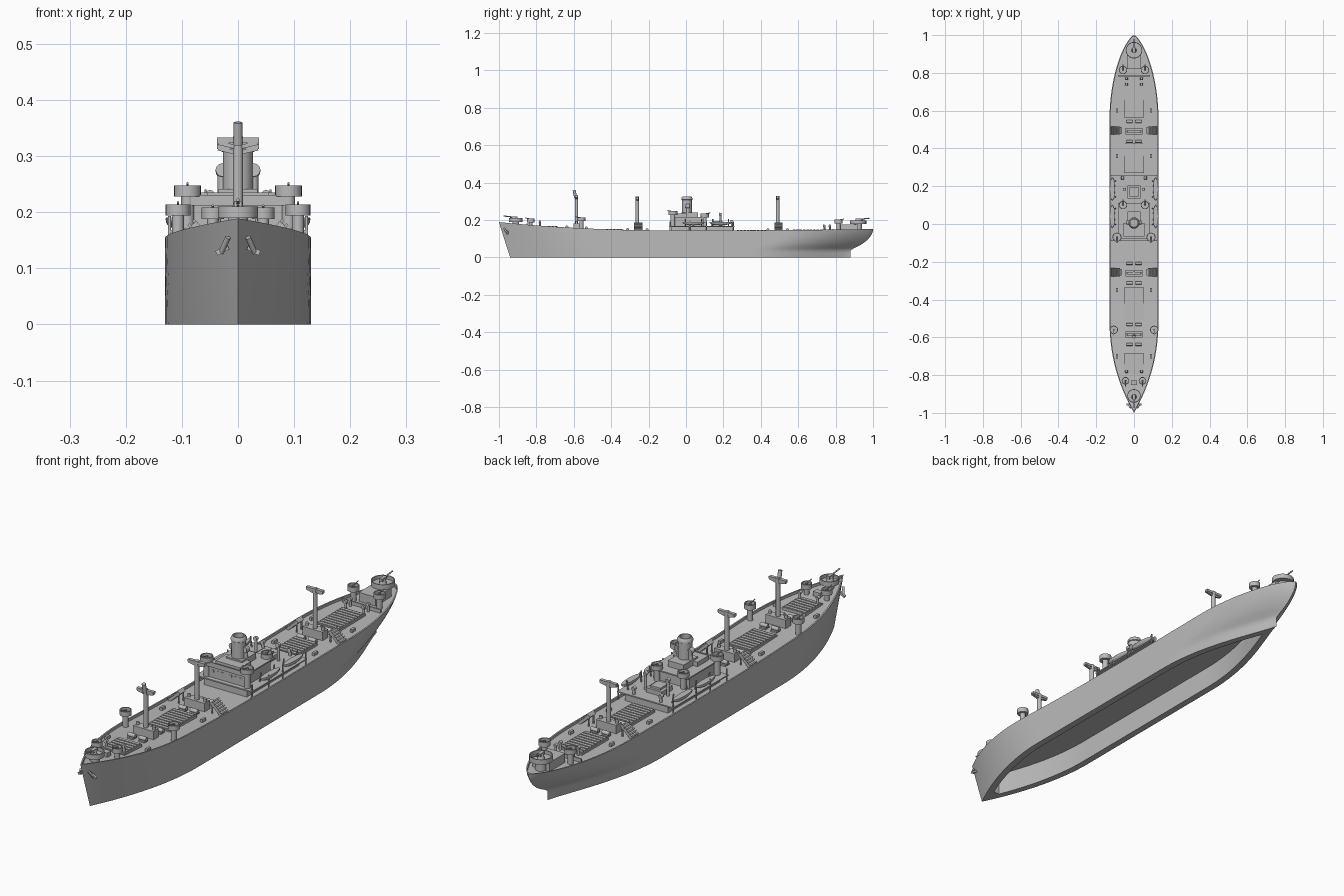
import bpy, bmesh, math
from mathutils import Matrix, Vector

cube = bpy.data.objects.get("Cube")
if cube:
    bpy.data.objects.remove(cube, do_unlink=True)

grey = bpy.data.materials.new("ship grey")
grey.use_nodes = True
grey.diffuse_color = (0.5, 0.5, 0.5, 1)
grey.node_tree.nodes["Principled BSDF"].inputs["Base Color"].default_value = grey.diffuse_color


def finish(name, bm, smooth=False):
    bmesh.ops.recalc_face_normals(bm, faces=bm.faces)
    mesh = bpy.data.meshes.new(name)
    bm.to_mesh(mesh)
    bm.free()
    mesh.materials.append(grey)
    obj = bpy.data.objects.new(name, mesh)
    bpy.context.collection.objects.link(obj)
    if smooth:
        bpy.ops.object.select_all(action='DESELECT')
        obj.select_set(True)
        bpy.context.view_layer.objects.active = obj
        bpy.ops.object.shade_smooth_by_angle(angle=math.radians(35))
    return obj


def box(name, x, y, z, sx, sy, sz, tilt=0, lean=0):
    """Box standing on z, tilted about y and leaning about x."""
    bm = bmesh.new()
    turn = Matrix.Rotation(tilt, 4, 'Y') @ Matrix.Rotation(lean, 4, 'X')
    place = Matrix.Translation((x, y, z + sz / 2)) @ turn @ Matrix.Diagonal((sx, sy, sz, 1))
    bmesh.ops.create_cube(bm, size=1, matrix=place)
    return finish(name, bm)


def lathe(name, x, y, z, profile, sides=20):
    """Turn (radius, height) points around an upright axis."""
    bm = bmesh.new()
    verts = [bm.verts.new((r, 0, h)) for r, h in profile]
    edges = [bm.edges.new(pair) for pair in zip(verts, verts[1:])]
    bmesh.ops.spin(bm, geom=verts + edges, axis=(0, 0, 1), cent=(0, 0, 0),
                   angle=math.tau, steps=sides, use_duplicate=False)
    bmesh.ops.remove_doubles(bm, verts=bm.verts, dist=1e-5)
    bmesh.ops.translate(bm, verts=bm.verts, vec=(x, y, z))
    return finish(name, bm, True)


def post(name, x, y, z, r, h):
    return lathe(name, x, y, z, [(0, 0), (r, 0), (r, h), (0, h)], 14)


def rod(name, start, end, r):
    a, b = Vector(start), Vector(end)
    bm = bmesh.new()
    place = Matrix.Translation((a + b) / 2) @ (b - a).to_track_quat('Z', 'Y').to_matrix().to_4x4()
    bmesh.ops.create_cone(bm, cap_ends=True, segments=12, radius1=r, radius2=r,
                          depth=(b - a).length, matrix=place)
    return finish(name, bm, True)


# Hull: waterline rings from the hollow underside up to the deck
def sheer(y):
    return 0.144 + (0.045 * abs(y) ** 2.2 if y < 0 else 0.008 * y * y)


def deck(y):
    return sheer(y) - 0.01


def half_width(y, v):
    bow, stern = -0.94 - 0.06 * v, stern_end(v)
    a = min(1, max(0, y - bow) / 0.5)
    b = min(1, max(0, stern - y) / (0.55 - 0.1 * v))
    fore = 1 - (1 - a) ** (1.9 + 0.3 * v)
    aft = (1 - (1 - b) ** 2) ** (1.25 - 0.55 * v)
    return 0.13 * min(fore, aft)


def stern_end(v):
    return 0.88 if v < 0.3 else 0.88 + 0.12 * math.sin((v - 0.3) / 0.7 * math.pi / 2) ** 0.7


STATIONS = [-math.cos(math.pi * i / 64) for i in range(65)]


def ring(v, inset=0, cut=0, height=None):
    lo, hi = -0.94 - 0.06 * v + cut, stern_end(v) - cut
    points = []
    for u in STATIONS:
        y = lo + (hi - lo) * (u + 1) / 2
        z = v * sheer(y) if height is None else height(y)
        points.append((max(0, half_width(y, v) - inset), y, z))
    return points


rings = [ring(0, 0.028, 0.09, lambda y: 0.09), ring(0, 0.028, 0.09)]
rings += [ring(k / 12) for k in range(13)]
rings += [ring(1, 0.006, 0.01), ring(1, 0.006, 0.01, deck)]
bm = bmesh.new()
loops = [[[bm.verts.new((s * w, y, z)) for w, y, z in r] for s in (-1, 1)] for r in rings]
for low, high in zip(loops, loops[1:]):
    for side in (0, 1):
        for i in range(len(STATIONS) - 1):
            bm.faces.new((low[side][i], low[side][i + 1], high[side][i + 1], high[side][i]))
    for end in (0, -1):
        bm.faces.new((low[0][end], low[1][end], high[1][end], high[0][end]))
for left, right in (loops[0], loops[-1]):
    for i in range(len(STATIONS) - 1):
        bm.faces.new((left[i], left[i + 1], right[i + 1], right[i]))
bmesh.ops.remove_doubles(bm, verts=bm.verts, dist=1e-5)
bmesh.ops.dissolve_degenerate(bm, edges=bm.edges, dist=1e-5)
finish("hull", bm, True)


# Repeated deck fittings
def gun_tub(name, x, y, z, r, base):
    post(name + "_pedestal", x, y, base, r * 0.5, z - base)
    lathe(name, x, y, z, [(0, 0), (r, 0), (r, 0.02), (r - 0.004, 0.02), (r - 0.004, 0.006), (0, 0.006)])
    post(name + "_mount", x, y, z, 0.005, 0.018)
    rod(name + "_barrel", (x, y, z + 0.018), (x, y + math.copysign(0.03, y), z + 0.024), 0.002)


def cowl_vent(x, y, z, h, r):
    post("vent_pipe", x, y, z, r * 0.7, h - r)
    rod("vent_cowl", (x, y + r * 0.7, z + h - r), (x, y - r, z + h - r * 0.8), r)


def hatch(y, length):
    z = deck(y)
    box("hatch_coaming", 0, y, z - 0.004, 0.104, length, 0.012)
    count = round(length / 0.018)
    for i in range(count):
        box("hatch_plank", 0, y + (i - (count - 1) / 2) * 0.018, z + 0.008, 0.096, 0.013, 0.003)


def winch(x, y):
    z = deck(y)
    box("winch_bed", x, y, z, 0.026, 0.026, 0.006)
    rod("winch_drum", (x - 0.016, y, z + 0.012), (x + 0.016, y, z + 0.012), 0.008)


def mast(y, top):
    z = deck(y)
    box("mast_house", 0, y, z, 0.09, 0.034, 0.034)
    post("mast", 0, y, z, 0.009, top - z)
    box("mast_crosstree", 0, y, top - 0.012, 0.074, 0.014, 0.01)
    for s in (-1, 1):
        box("crosstree_bracket", s * 0.018, y, top - 0.019, 0.036, 0.01, 0.007, -s * 0.22)
        post("kingpost_vent", s * 0.036, y, z, 0.006, 0.046)
        for side in (-1, 1):
            winch(s * 0.025, y + side * 0.052)


for y, length in ((-0.74, 0.11), (-0.42, 0.17), (0.35, 0.16), (0.65, 0.17)):
    hatch(y, length)
for y, top in ((-0.585, 0.335), (-0.26, 0.325), (0.49, 0.33)):
    mast(y, top)
rod("topmast", (0, -0.59, 0.32), (0, -0.598, 0.36), 0.008)

# Life rafts on sloping racks
for y in (-0.255, 0.495):
    z = deck(y)
    for s in (-1, 1):
        box("raft_rack", s * 0.094, y, z + 0.016, 0.064, 0.036, 0.012, s * 0.75)
        for k in range(6):
            t = (k - 2.5) * 0.011
            box("raft_slat", s * (0.098 + t * 0.73), y, z + 0.026 - t * 0.68, 0.005, 0.044, 0.006, s * 0.75)
        for end in (-1, 1):
            rod("raft_leg", (s * 0.075, y + end * 0.015, z), (s * 0.075, y + end * 0.015, z + 0.042), 0.003)

# Midship house in stacked decks
box("lower_house", 0, 0.085, 0.13, 0.19, 0.33, 0.034)
box("boat_deck", 0, 0.085, 0.163, 0.25, 0.35, 0.005)
box("bridge_house", 0, 0.01, 0.168, 0.16, 0.165, 0.044)
box("bridge_deck", 0, 0.015, 0.212, 0.17, 0.19, 0.005)
box("wheelhouse", 0, -0.03, 0.217, 0.11, 0.07, 0.018)
box("bridge_front_rail", 0, -0.078, 0.217, 0.17, 0.004, 0.014)
box("engine_casing", 0, 0.17, 0.168, 0.07, 0.07, 0.018)
box("skylight", 0, 0.17, 0.186, 0.045, 0.05, 0.008)
box("funnel_casing", 0, 0.02, 0.217, 0.07, 0.09, 0.024)
lathe("funnel", 0, 0.005, 0.217, [(0, 0), (0.027, 0), (0.027, 0.09), (0.03, 0.092), (0.03, 0.099),
                                  (0.024, 0.108), (0.02, 0.108), (0.02, 0.09), (0, 0.09)])
for s in (-1, 1):
    gun_tub("bridge_tub", s * 0.09, -0.07, 0.228, 0.024, 0.165)
    gun_tub("aft_bridge_tub", s * 0.058, 0.1, 0.215, 0.022, 0.165)
    cowl_vent(s * 0.028, 0.01, 0.217, 0.068, 0.012)
    cowl_vent(s * 0.05, 0.185, 0.168, 0.07, 0.008)
    cowl_vent(s * 0.06, 0.245, 0.168, 0.03, 0.008)
    for k in range(3):
        box("bridge_window", s * (0.018 + k * 0.022), -0.073, 0.19, 0.01, 0.003, 0.01)
    for y in (-0.085, 0.02, 0.11, 0.255):
        post("boat_deck_stanchion", s * 0.122, y, 0.133, 0.003, 0.06)

    # Lifeboats with davits
    for y in (0.04, 0.185):
        bm = bmesh.new()
        bmesh.ops.create_uvsphere(bm, u_segments=20, v_segments=12, radius=1)
        for v in bm.verts:
            v.co.z = min(v.co.z, 0.15)
        shape = Matrix.Translation((s * 0.115, y, 0.188)) @ Matrix.Diagonal((0.014, 0.06, 0.016, 1))
        bmesh.ops.transform(bm, matrix=shape, verts=bm.verts)
        finish("lifeboat", bm, True)
        for end in (-1, 1):
            rod("davit", (s * 0.098, y + end * 0.042, 0.166), (s * 0.104, y + end * 0.042, 0.205), 0.003)

    # Foredeck and stern side tubs, bow fittings and anchors
    gun_tub("foredeck_tub", s * 0.107, -0.56, 0.194, 0.022, deck(-0.56))
    gun_tub("bow_tub", s * 0.045, -0.83, 0.188, 0.02, deck(-0.83))
    gun_tub("stern_tub", s * 0.058, 0.815, 0.182, 0.022, deck(0.815))
    for y in (-0.78, 0.74, 0.77):
        cowl_vent(s * 0.04, y, deck(y), 0.036, 0.007)
    for y in (-0.7, -0.35, 0.36, 0.6):
        box("bollard", s * 0.09, y, deck(y), 0.01, 0.022, 0.012)
    rod("anchor_shank", (s * 0.018, -0.972, 0.155), (s * 0.03, -0.955, 0.128), 0.005)
    box("anchor_flukes", s * 0.028, -0.955, 0.128, 0.024, 0.01, 0.009, s * 0.5)


# Bow and stern gun platforms
def main_gun(y, facing, z):
    lathe("gun_base", 0, y, z, [(0, 0), (0.014, 0), (0.008, 0.02), (0, 0.02)], 14)
    box("gun_breech", 0, y, z + 0.012, 0.014, 0.03, 0.012)
    rod("gun_barrel", (0, y, z + 0.019), (0, y + facing * 0.06, z + 0.026), 0.003)


gun_tub("bow_platform", 0, -0.91, 0.19, 0.036, deck(-0.91))
main_gun(-0.915, -1, 0.196)
box("windlass", 0, -0.84, deck(-0.84), 0.03, 0.024, 0.018)
box("stern_house", 0, 0.87, deck(0.87), 0.075, 0.1, 0.036)
gun_tub("stern_platform", 0, 0.92, 0.178, 0.044, deck(0.92))
main_gun(0.92, 1, 0.184)
box("poop_break", 0, 0.785, deck(0.785), 0.17, 0.006, 0.014)
